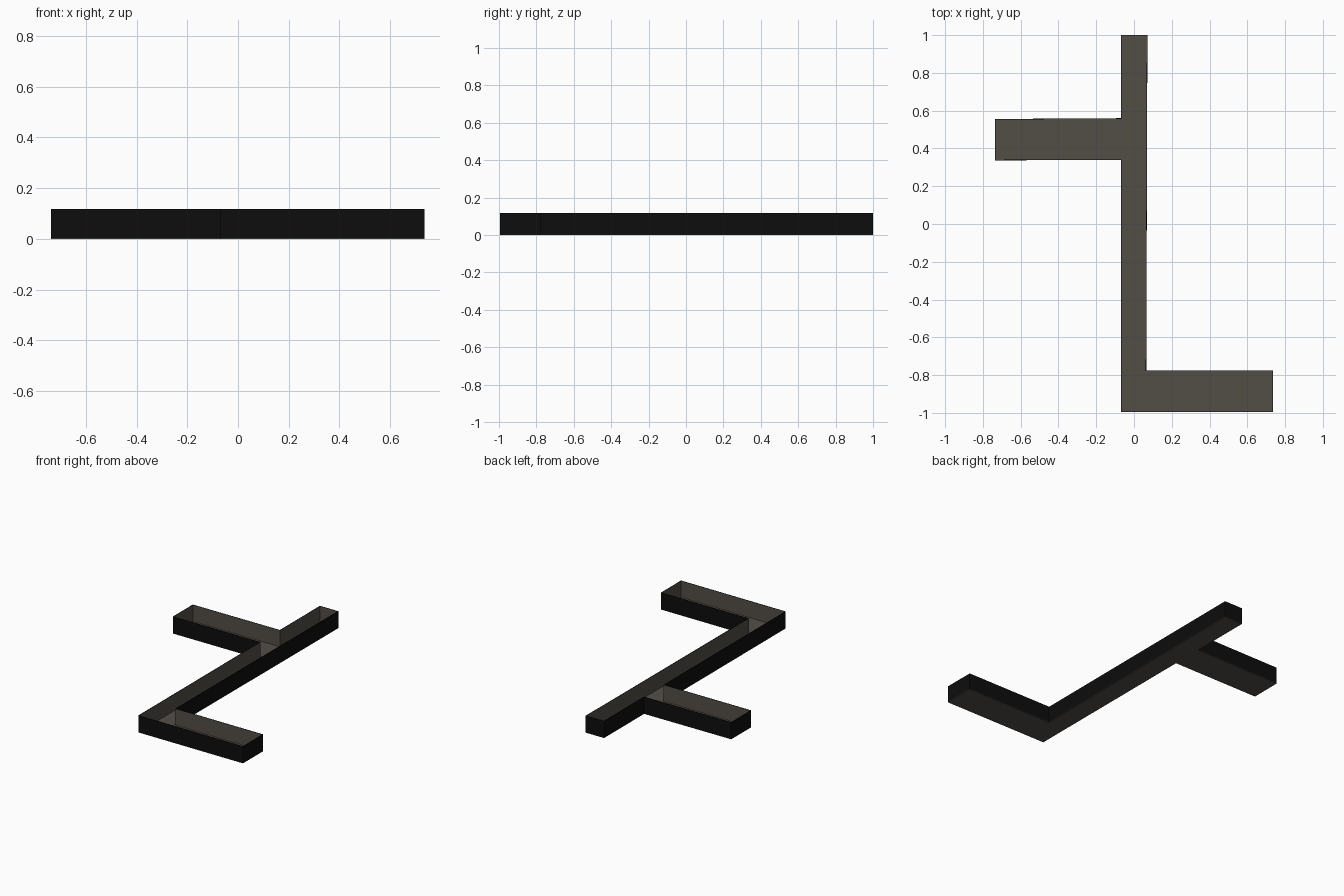
import bpy, bmesh

if "Cube" in bpy.data.objects:
    bpy.data.objects.remove(bpy.data.objects["Cube"])

T = 0.003   # sheet thickness
H = 0.118   # channel height


def material(name, rgb):
    m = bpy.data.materials.new(name)
    m.diffuse_color = (*rgb, 1.0)
    m.use_nodes = True
    m.node_tree.nodes["Principled BSDF"].inputs["Base Color"].default_value = m.diffuse_color
    return m


grey = material("warm grey lining", (0.086, 0.077, 0.064))
black = material("black outer wall", (0.004, 0.004, 0.004))

# Plan outline, counter-clockwise: stem with one arm each side
outline = [(-0.07, -0.995), (0.735, -0.995), (0.735, -0.775), (0.065, -0.775),
           (0.071, 1.0), (-0.07, 1.0), (-0.07, 0.56), (-0.737, 0.556),
           (-0.737, 0.337), (-0.07, 0.339)]


def make_object(name, bm, mats, inner_offset):
    me = bpy.data.meshes.new(name)
    bm.to_mesh(me)
    bm.free()
    for m in mats:
        me.materials.append(m)
    ob = bpy.data.objects.new(name, me)
    bpy.context.collection.objects.link(ob)
    mod = ob.modifiers.new("thickness", 'SOLIDIFY')
    mod.thickness = T
    mod.offset = -1
    mod.use_even_offset = True
    mod.material_offset = inner_offset
    return ob


# Floor plate
bm = bmesh.new()
bm.faces.new([bm.verts.new((x, y, T)) for x, y in outline])
make_object("floor", bm, [grey], 0)

# Thin upright walls, black outside and grey inside, open at the top
bm = bmesh.new()
low = [bm.verts.new((x, y, T)) for x, y in outline]
top = [bm.verts.new((x, y, H)) for x, y in outline]
n = len(outline)
for i in range(n):
    j = (i + 1) % n
    bm.faces.new((low[i], low[j], top[j], top[i]))
make_object("walls", bm, [black, grey], 1)
